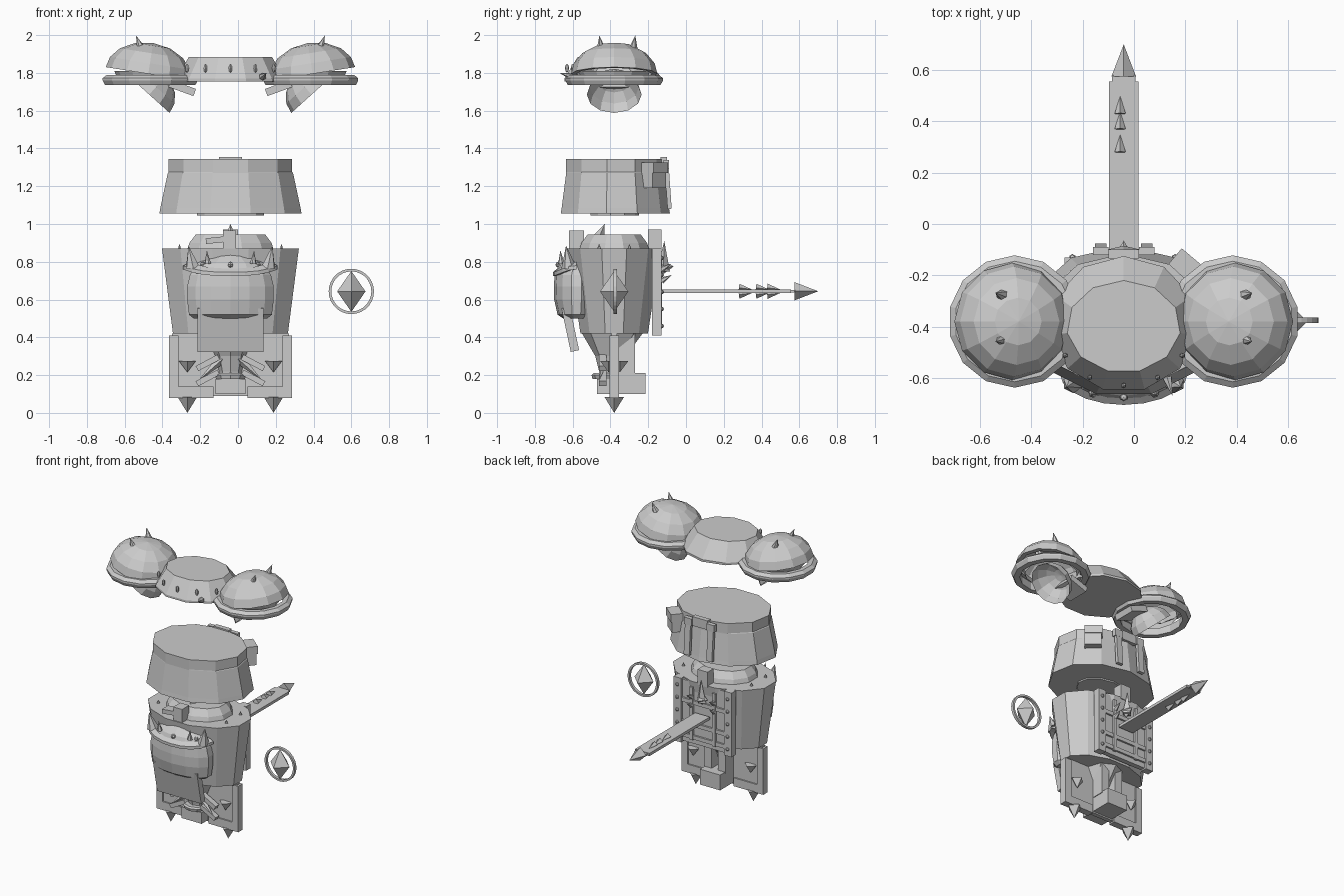
import bpy, bmesh, math
from mathutils import Vector, Matrix

if "Cube" in bpy.data.objects:
    bpy.data.objects.remove(bpy.data.objects["Cube"])

CX, CY = -0.04, -0.38   # shared centre line of the stacked parts


def finish(name, bm, mat=None):
    bmesh.ops.recalc_face_normals(bm, faces=bm.faces)
    me = bpy.data.meshes.new(name)
    bm.to_mesh(me)
    bm.free()
    ob = bpy.data.objects.new(name, me)
    bpy.context.collection.objects.link(ob)
    if mat:
        ob.matrix_world = mat
    return ob


def loft(name, rings, n=12, phase=0.0, caps=True, mat=None):
    """Stack of elliptical rings (z, rx, ry, cx, cy) joined into a skin."""
    bm = bmesh.new()
    loops = []
    for z, rx, ry, cx, cy in rings:
        loops.append([bm.verts.new((cx + rx * math.sin(phase + math.tau * i / n),
                                    cy - ry * math.cos(phase + math.tau * i / n), z)) for i in range(n)])
    for a, b in zip(loops, loops[1:]):
        for i in range(n):
            bm.faces.new((a[i], a[(i + 1) % n], b[(i + 1) % n], b[i]))
    if caps:
        bm.faces.new(loops[0])
        bm.faces.new(loops[-1])
    bmesh.ops.remove_doubles(bm, verts=bm.verts, dist=1e-5)
    return finish(name, bm, mat)


def box(name, x, y, z, rot=None):
    """Box from min/max pairs, optionally turned about its centre."""
    bm = bmesh.new()
    bmesh.ops.create_cube(bm, size=1)
    bmesh.ops.scale(bm, vec=(x[1] - x[0], y[1] - y[0], z[1] - z[0]), verts=bm.verts)
    m = Matrix.Translation(((x[0] + x[1]) / 2, (y[0] + y[1]) / 2, (z[0] + z[1]) / 2))
    return finish(name, bm, m @ rot if rot else m)


def spike(name, base, tip, r, n=6):
    base, tip = Vector(base), Vector(tip)
    d = tip - base
    bm = bmesh.new()
    bmesh.ops.create_cone(bm, cap_ends=True, segments=n, radius1=r, radius2=0, depth=d.length)
    rot = d.to_track_quat('Z', 'Y').to_matrix().to_4x4()
    return finish(name, bm, Matrix.Translation((base + tip) / 2) @ rot)


def stud(name, loc, r, squash=(1, 1, 1)):
    bm = bmesh.new()
    bmesh.ops.create_uvsphere(bm, u_segments=6, v_segments=4, radius=r)
    return finish(name, bm, Matrix.Translation(loc) @ Matrix.Diagonal((*squash, 1)))


def rotx(a): return Matrix.Rotation(math.radians(a), 4, 'X')
def roty(a): return Matrix.Rotation(math.radians(a), 4, 'Y')
def rotz(a): return Matrix.Rotation(math.radians(a), 4, 'Z')


FLAT = math.pi / 11     # turns a flat side of an 11-gon to the front

# Neck guard between the shoulder plates, with studs round its front
loft("neck_guard", [(1.755, .29, .265, CX, -.39), (1.77, .29, .265, CX, -.39),
                    (1.885, .222, .18, CX, -.40)], 11, FLAT)
for a in (-60, -30, 0, 30, 60):
    t = math.radians(a)
    stud("neck_guard_stud", (CX + .265 * math.sin(t), -.395 - .235 * math.cos(t), 1.825), .024, (.45, .45, 1))
spike("neck_guard_hook", (CX + .17, -.60, 1.78), (CX + .19, -.67, 1.80), .02)

# Shoulder plates, mirrored left and right
for s in (-1, 1):
    px = CX + s * .425
    base = Matrix.Translation((px, CY, 1.76))
    loft("shoulder_brim", [(-.025, .235, .235, 0, 0), (-.025, .245, .245, 0, 0), (.0, .258, .258, 0, 0),
                           (.012, .258, .258, 0, 0), (.03, .235, .235, 0, 0), (.03, .205, .205, 0, 0),
                           (-.025, .205, .205, 0, 0), (-.025, .235, .235, 0, 0)], 14, 0, False, base)
    dome = [(.165 * math.sin(math.radians(a)), .228 * math.cos(math.radians(a)),
             .228 * math.cos(math.radians(a)), 0, 0) for a in (0, 20, 42, 66, 90)]
    loft("shoulder_dome", [(.0, .2, .2, 0, 0)] + dome, 12, 0, False,
         Matrix.Translation((px + s * .01, CY, 1.795)) @ roty(-s * 9))
    loft("shoulder_liner", [(-.0, .17, .17, 0, 0), (.05, .19, .19, 0, 0)], 12, 0, False, base)
    # arm socket: open cup facing out and down
    cup = [(.13 * math.sin(math.radians(a)), .145 * math.cos(math.radians(a)),
            .145 * math.cos(math.radians(a)), 0, 0) for a in (0, 25, 50, 72, 90)]
    loft("arm_socket", cup, 12, 0, False, Matrix.Translation((CX + s * .43, CY, 1.685)) @ roty(-s * 42))
    box("shoulder_link", (CX + s * .255 - .07, CX + s * .255 + .07), (-.46, -.30), (1.70, 1.74), roty(-s * 20))
    for y in (-.28, -.45):
        spike("shoulder_spike", (px + s * .045, y, 1.92), (px + s * .075, y + (y - CY) * .12, 1.998), .026)

# Gut piece: flared drum with lip and rear straps
loft("gut_drum", [(1.045, .18, .13, CX, CY), (1.055, .18, .13, CX, CY), (1.055, .38, .295, CX, CY),
                  (1.085, .375, .29, CX, CY), (1.27, .335, .265, CX, CY), (1.275, .33, .265, CX, CY),
                  (1.345, .33, .265, CX, CY)], 11, FLAT)
for x in (-.13, .05):
    box("drum_strap", (x - .022, x + .022), (-.105, -.083), (1.08, 1.29), rotx(4))
    box("strap_buckle", (x - .03, x + .03), (-.12, -.09), (1.29, 1.34))
box("strap_top_rail", (-.10, .02), (-.135, -.10), (1.29, 1.355))
box("hip_pouch", (.14, .25), (-.235, -.13), (1.19, 1.31), rotz(-40))
box("pouch_flap", (.135, .255), (-.235, -.12), (1.27, 1.325), rotz(-40))

# Torso, its neck stump and little top spikes
loft("torso", [(.42, .315, .185, CX, CY), (.87, .375, .255, CX, CY)], 12, math.pi / 12)
loft("neck_stump", [(.87, .235, .19, CX, CY), (.90, .225, .18, CX, CY), (.945, .19, .145, CX, CY)], 12, math.pi / 12)
for x in (-.31, .23):
    for y in (-.46, -.3):
        spike("torso_top_spike", (x, y, .865), (x, y, .895), .012)
box("front_bracket", (-.17, -.06), (-.62, -.55), (.90, .93), roty(-6))
box("front_bracket_block", (-.08, -.01), (-.62, -.54), (.87, .965))
box("rear_bracket", (-.08, 0), (-.20, -.13), (.86, .97))
spike("crown_spike", (CX, -.46, .93), (CX, -.43, 1.0), .03, 4)

# Horned front guard: rounded belly, brim, horns and hanging plate
loft("front_guard", [(.50, .20, .07, CX, -.58), (.52, .225, .10, CX, -.58), (.60, .235, .118, CX, -.58),
                     (.67, .235, .12, CX, -.58), (.73, .22, .115, CX, -.58), (.79, .185, .10, CX, -.57),
                     (.845, .09, .05, CX, -.56)], 14)
bm = bmesh.new()
pts = [math.radians(a) for a in range(-90, 91, 18)]
lo = [[bm.verts.new((CX + r * math.sin(t), -.58 - q * math.cos(t), z + .035 * abs(math.sin(t)) ** 3))
       for t in pts] for r, q, z in ((.21, .10, .725), (.25, .125, .725), (.25, .125, .745), (.21, .10, .765))]
for k in range(4):
    for i in range(len(pts) - 1):
        bm.faces.new((lo[k][i], lo[k][i + 1], lo[(k + 1) % 4][i + 1], lo[(k + 1) % 4][i]))
finish("front_guard_brim", bm)
for s in (-1, 1):
    spike("guard_horn", (CX + s * .20, -.62, .77), (CX + s * .222, -.635, .885), .04)
    spike("guard_small_horn", (CX + s * .12, -.66, .79), (CX + s * .125, -.665, .86), .018)
for x in (-.145, 0, .145):
    stud("guard_stud", (CX + x, -.675 + abs(x) * .35, .785), .016)
box("hanging_plate", (CX - .175, CX + .175), (-.635, -.59), (.325, .56), rotx(12))

# Back plate with rails, rivets, spikes and the thorned pole
box("back_plate", (CX - .20, CX + .20), (-.18, -.145), (.42, .86))
for s in (-1, 1):
    box("back_plate_rail", (CX + s * .2 - .03, CX + s * .2 + .03), (-.18, -.13), (.41, .87))
    box("back_plate_rib", (CX + s * .09 - .012, CX + s * .09 + .012), (-.15, -.128), (.45, .83))
    for i in range(5):
        stud("back_plate_rivet", (CX + s * .2, -.13, .46 + i * .09), .013)
    for z in (.70, .76):
        spike("back_plate_spike", (CX + s * .09, -.13, z), (CX + s * .09, -.075, z + .03), .018)
for z in (.47, .56, .72):
    box("back_plate_crossbar", (CX - .17, CX + .17), (-.15, -.132), (z - .014, z + .014))
spike("back_plate_crest", (CX, -.12, .75), (CX, -.115, .91), .035, 4)
spike("back_plate_claw", (CX, -.13, .77), (CX, -.065, .775), .04, 4)
box("pole", (CX - .058, CX + .058), (-.13, .555), (.634, .654))
box("pole_core", (CX - .045, CX + .045), (-.13, .58), (.637, .651))
spike("pole_tip", (CX, .575, .644), (CX, .70, .644), .048, 4)
for y in (.28, .37, .43):
    for s in (-1, 1):
        spike("pole_thorn", (CX - .014, y, .644 + s * .018), (CX - .014, y + .068, .644 + s * .010), .022, 4)

# Skirt plate with side strips and ground spikes
box("skirt_plate", (CX - .31, CX + .31), (-.395, -.365), (.09, .42))
for s in (-1, 1):
    box("skirt_strip", (CX + s * .30 - .025, CX + s * .30 + .025), (-.405, -.355), (.08, .41))
    box("skirt_hem", (CX + s * .2 - .11, CX + s * .2 + .11), (-.405, -.355), (.08, .14))
    spike("ground_spike", (CX + s * .228, CY, .085), (CX + s * .228, CY, 0), .052, 4)
    for y in (-.41, -.35):
        spike("skirt_thorn", (CX + s * .228, y, .275), (CX + s * .228, y, .215), .045, 4)

# Lower spine, rear pillar and claw crown
loft("lower_spine", [(.13, .05, .05, CX, -.40), (.22, .06, .06, CX, -.40), (.30, .08, .08, CX, -.40),
                     (.42, .13, .16, CX, -.39)], 8)
for s in (-1, 1):
    box("rear_pillar", (CX + s * .055 - .03, CX + s * .055 + .03), (-.36, -.27), (.20, .42))
    for z, d in ((.16, .07), (.24, .09)):
        box("claw_fin", (CX + s * .12 - .065, CX + s * .12 + .065), (-.46, -.42),
            (z + .01, z + .04), roty(-s * -28))
    spike("crown_claw", (CX + s * .03, -.43, .30), (CX + s * .17, -.46, .17), .03, 4)
box("rear_foot_block", (CX - .08, CX + .08), (-.37, -.215), (.10, .21))
box("front_foot_block", (CX - .08, CX + .08), (-.47, -.40), (.10, .18))
loft("claw_collar", [(.18, .08, .085, CX, -.41), (.20, .09, .09, CX, -.41), (.21, .08, .08, CX, -.41)], 10)

# Separate emblem: thin ring with a diamond inside
bm = bmesh.new()
prof = ((.106, -.01), (.12, -.01), (.12, .01), (.106, .01))
N = 28
rv = [[bm.verts.new((.60 + r * math.cos(math.tau * i / N), -.375 + y, .643 + r * math.sin(math.tau * i / N)))
       for i in range(N)] for r, y in prof]
for k in range(4):
    for i in range(N):
        bm.faces.new((rv[k][i], rv[k][(i + 1) % N], rv[(k + 1) % 4][(i + 1) % N], rv[(k + 1) % 4][i]))
finish("emblem_ring", bm)
for s in (-1, 1):
    spike("emblem_diamond", (.60, -.38, .643), (.60, -.38, .643 + s * .108), .075, 4)
